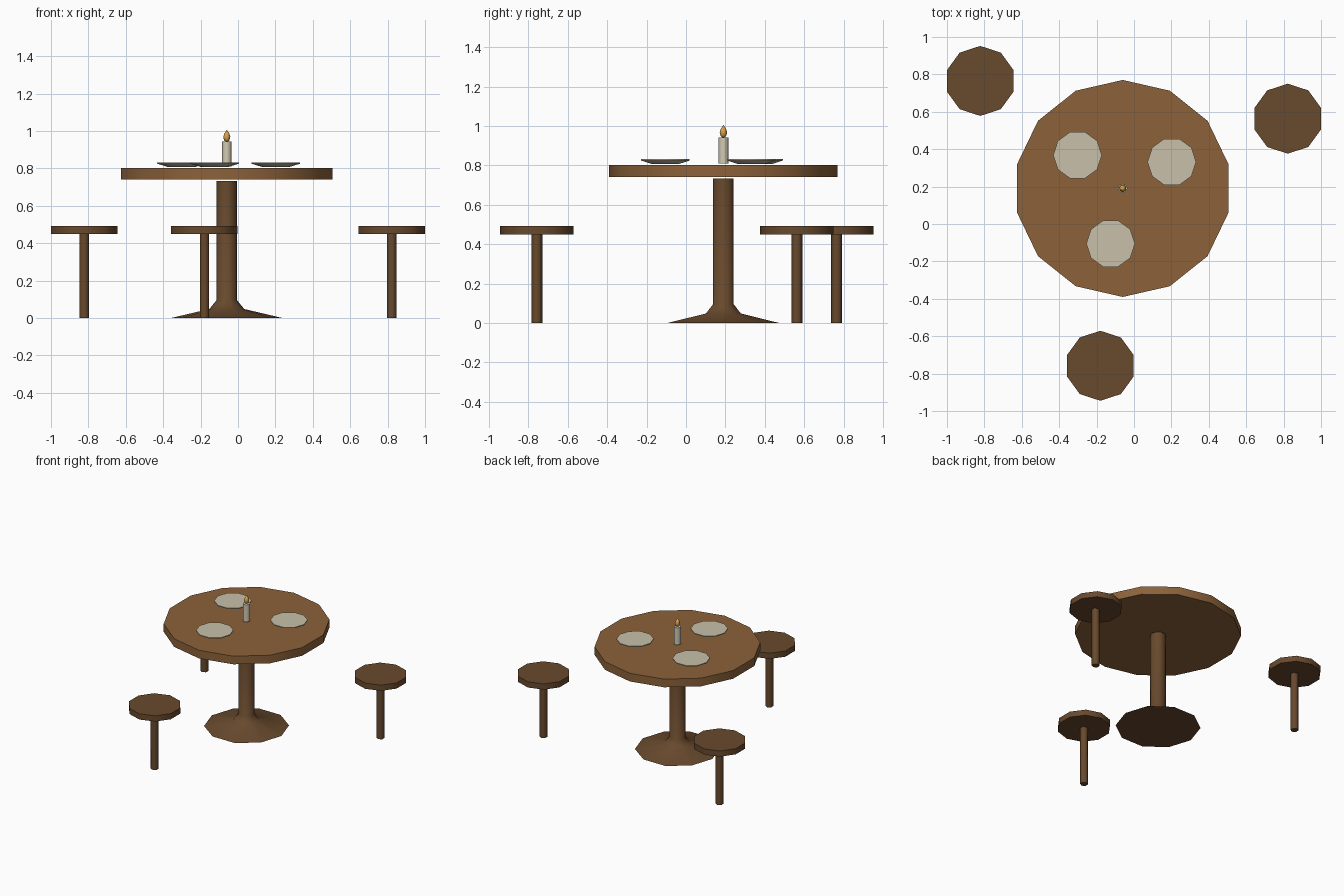
import bpy, bmesh, math

if "Cube" in bpy.data.objects:
    bpy.data.objects.remove(bpy.data.objects["Cube"])


def material(name, rgb):
    m = bpy.data.materials.new(name)
    m.diffuse_color = (*rgb, 1)
    m.use_nodes = True
    m.node_tree.nodes["Principled BSDF"].inputs["Base Color"].default_value = m.diffuse_color
    return m


TABLE_WOOD = material("table wood", (0.262, 0.122, 0.042))
DARK_WOOD = material("dark wood", (0.138, 0.067, 0.026))
CERAMIC = material("cream ceramic", (0.578, 0.527, 0.402))
WAX = material("candle wax", (0.64, 0.59, 0.46))
FLAME = material("flame orange", (0.70, 0.36, 0.07))


def turned(name, centre, profile, sides, mat, start=0.0, smooth=62):
    """Closed turned part from (radius, height) pairs; start = angle of first corner."""
    bm = bmesh.new()
    rings = []
    for r, z in profile:
        if r == 0:
            rings.append([bm.verts.new((0, 0, z))])
            continue
        angles = [math.radians(start) + math.tau * i / sides for i in range(sides)]
        rings.append([bm.verts.new((r * math.cos(a), r * math.sin(a), z)) for a in angles])
    for low, high in zip(rings, rings[1:]):
        for i in range(sides):
            j = (i + 1) % sides
            if len(low) == 1:
                bm.faces.new((low[0], high[j], high[i]))
            elif len(high) == 1:
                bm.faces.new((low[i], low[j], high[0]))
            else:
                bm.faces.new((low[i], low[j], high[j], high[i]))
    # end caps
    if len(rings[0]) > 1:
        bm.faces.new(rings[0][::-1])
    if len(rings[-1]) > 1:
        bm.faces.new(rings[-1])
    mesh = bpy.data.meshes.new(name)
    bm.to_mesh(mesh)
    bm.free()
    mesh.materials.append(mat)
    ob = bpy.data.objects.new(name, mesh)
    ob.location = (*centre, 0)
    bpy.context.collection.objects.link(ob)
    if smooth:
        bpy.ops.object.select_all(action='DESELECT')
        ob.select_set(True)
        bpy.context.view_layer.objects.active = ob
        bpy.ops.object.shade_smooth_by_angle(angle=math.radians(smooth))
    return ob


TABLE = (-0.06, 0.19)

# Table: round top on a flared pedestal
turned("table_top", TABLE, [(0.58, 0.74), (0.58, 0.803)], 14, TABLE_WOOD, 90)
turned("pedestal", TABLE,
       [(0.297, 0.0), (0.093, 0.048), (0.055, 0.095), (0.055, 0.733)], 10, DARK_WOOD)

# Stools: disc seat on a thin hexagonal leg
for i, c in enumerate([(-0.822, 0.765), (0.822, 0.563), (-0.18, -0.758)], 1):
    turned(f"stool_seat_{i}", c, [(0.187, 0.449), (0.187, 0.493)], 10, DARK_WOOD, 90)
    turned(f"stool_leg_{i}", c, [(0.028, 0.0), (0.028, 0.449)], 6, DARK_WOOD, 90)

# Plates: shallow discs that widen to a thin rim
for i, c in enumerate([(-0.302, 0.368), (0.202, 0.332), (-0.125, -0.105)], 1):
    turned(f"plate_{i}", c, [(0.075, 0.808), (0.13, 0.825), (0.13, 0.832)], 10, CERAMIC)

# Candle and its flame
turned("candle", TABLE, [(0.0255, 0.811), (0.0255, 0.943)], 8, WAX)
turned("candle_flame", TABLE,
       [(0, 0.938), (0.014, 0.95), (0.019, 0.968), (0.013, 0.987), (0, 1.006)], 8, FLAME)
